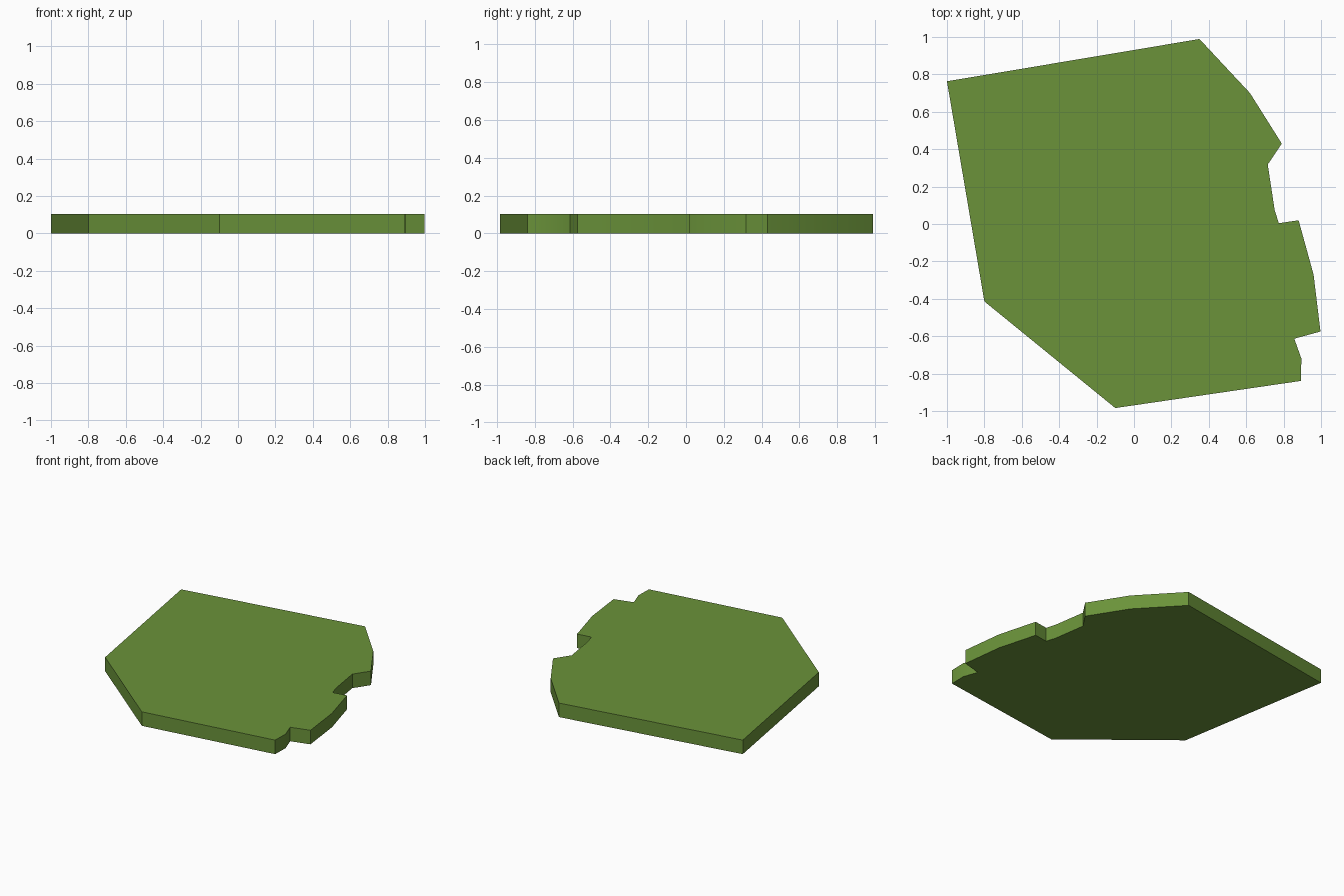
import bpy, bmesh, math

if "Cube" in bpy.data.objects:
    bpy.data.objects.remove(bpy.data.objects["Cube"])

THICKNESS = 0.104

# Outline seen from above, clockwise from the back left corner
outline = [
    (-1.0, 0.763), (0.35, 0.989),                                # back edge
    (0.62, 0.70), (0.79, 0.43),                                  # upper arc
    (0.715, 0.318), (0.752, 0.075), (0.774, 0.004),              # recessed arc
    (0.88, 0.02), (0.96, -0.27), (0.997, -0.575),                # middle arc
    (0.857, -0.613), (0.895, -0.72), (0.892, -0.839),            # lower arc
    (-0.10, -0.984), (-0.80, -0.414),                            # front and left edges
]

green = bpy.data.materials.new("leaf green")
green.diffuse_color = (0.145, 0.29, 0.042, 1)
green.use_nodes = True
green.node_tree.nodes["Principled BSDF"].inputs["Base Color"].default_value = green.diffuse_color

# Flat slab: the outline extruded straight up
bm = bmesh.new()
base = bm.faces.new([bm.verts.new((x, y, 0)) for x, y in outline])
top = bmesh.ops.extrude_face_region(bm, geom=[base], use_keep_orig=True)
bmesh.ops.translate(bm, vec=(0, 0, THICKNESS),
                    verts=[g for g in top["geom"] if isinstance(g, bmesh.types.BMVert)])
bmesh.ops.recalc_face_normals(bm, faces=bm.faces)

mesh = bpy.data.meshes.new("slab")
bm.to_mesh(mesh)
bm.free()
mesh.materials.append(green)
slab = bpy.data.objects.new("slab", mesh)
bpy.context.collection.objects.link(slab)

# Soft shading along the arcs, crisp corners elsewhere
bpy.context.view_layer.objects.active = slab
slab.select_set(True)
bpy.ops.object.shade_smooth_by_angle(angle=math.radians(30))
